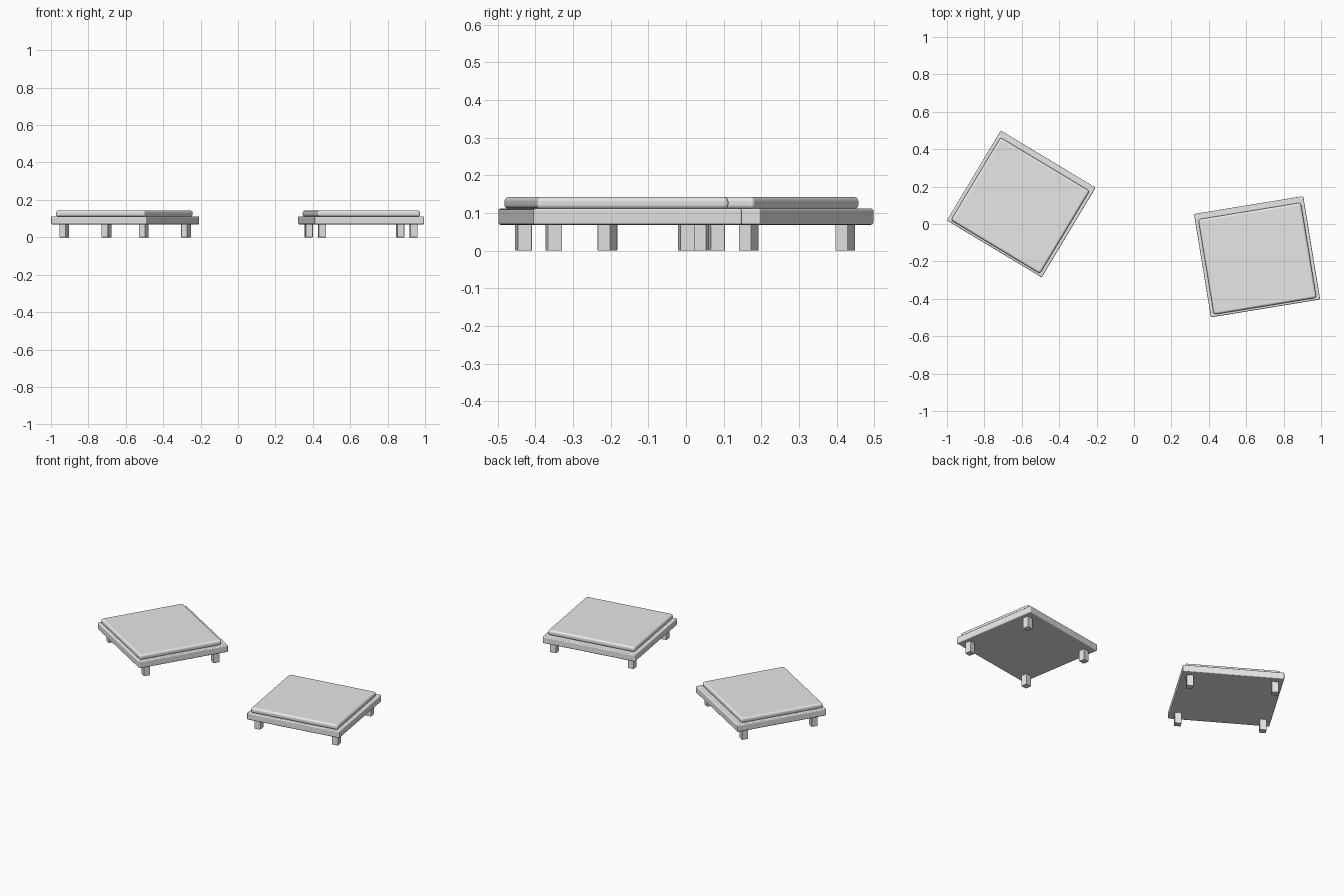
import bpy
import bmesh
from math import radians
from mathutils import Matrix, Vector

cube = bpy.data.objects.get("Cube")
if cube:
    bpy.data.objects.remove(cube, do_unlink=True)

grey = bpy.data.materials.new("light_grey")
grey.use_nodes = True
grey.diffuse_color = (0.8, 0.8, 0.8, 1)
grey.node_tree.nodes["Principled BSDF"].inputs["Base Color"].default_value = (0.8, 0.8, 0.8, 1)


def rounded_box(name, size, center, place, radius, segments):
    """Box with rounded edges, placed in the frame of its table."""
    mesh = bpy.data.meshes.new(name)
    bm = bmesh.new()
    bmesh.ops.create_cube(bm, size=1)
    bmesh.ops.scale(bm, vec=size, verts=bm.verts)
    bmesh.ops.translate(bm, vec=center, verts=bm.verts)
    bm.to_mesh(mesh)
    bm.free()
    mesh.materials.append(grey)
    obj = bpy.data.objects.new(name, mesh)
    bpy.context.collection.objects.link(obj)
    obj.matrix_world = place
    bevel = obj.modifiers.new("Bevel", "BEVEL")
    bevel.width = radius
    bevel.segments = segments
    bevel.harden_normals = True
    mesh.shade_smooth()
    return obj


def low_table(side, x, y, angle):
    place = Matrix.Translation(Vector((x, y, 0))) @ Matrix.Rotation(radians(angle), 4, "Z")
    # Base slab
    rounded_box(side + "_base", (0.592, 0.56, 0.043), (0, 0, 0.0905), place, 0.006, 3)
    # Padded top, set slightly towards the front
    rounded_box(side + "_cushion", (0.556, 0.516, 0.033), (0, -0.01, 0.1265), place, 0.013, 4)
    # Four square legs
    for row, sy in (("front", -1), ("back", 1)):
        for col, sx in (("right", -1), ("left", 1)):
            rounded_box(f"{side}_table_{row}_{col}_leg", (0.039, 0.039, 0.072),
                        (sx * 0.248, sy * 0.219, 0.036), place, 0.002, 2)


low_table("right", -0.603, 0.107, -31)
low_table("left", 0.658, -0.175, 9.3)
